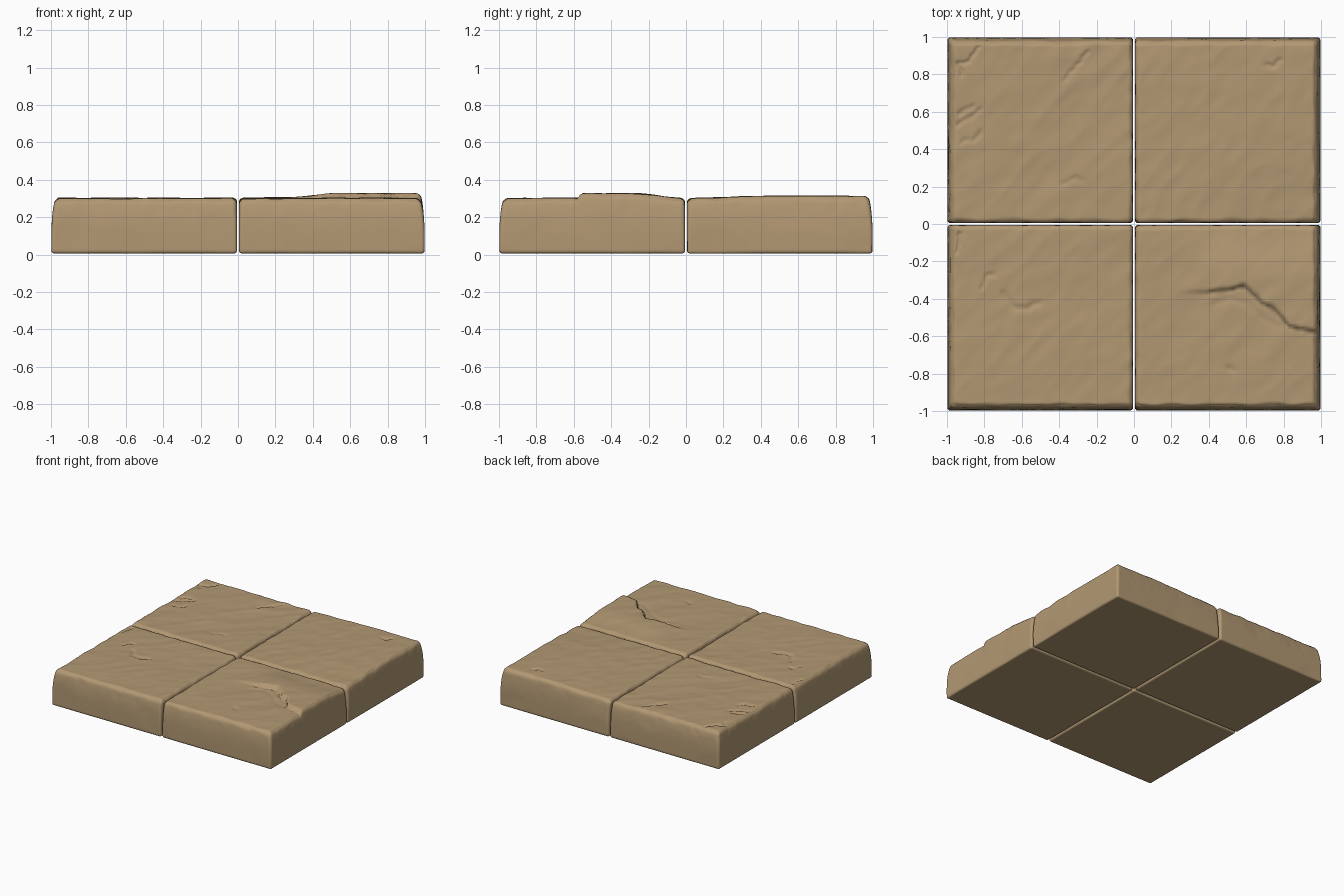
import bpy, bmesh, math
from mathutils import Vector, noise

if "Cube" in bpy.data.objects:
    bpy.data.objects.remove(bpy.data.objects["Cube"])

mat = bpy.data.materials.new("sandstone")
mat.diffuse_color = (0.445, 0.314, 0.171, 1)
mat.use_nodes = True
mat.node_tree.nodes["Principled BSDF"].inputs["Base Color"].default_value = mat.diffuse_color

N, NZ = 96, 22          # lattice cells across and up each slab
BOTTOM, TOP = 0.006, 0.300
INNER, OUTER = 0.005, 0.998

# Crack lines on the top: (half width, depth, points)
FAULT = [(0.41, -0.36), (0.50, -0.355), (0.59, -0.33), (0.68, -0.42),
         (0.75, -0.455), (0.83, -0.55), (0.98, -0.58)]
CRACKS = [
    (0.009, 0.012, FAULT),
    (0.012, 0.004, [(0.42, -0.43), (0.51, -0.40), (0.62, -0.43), (0.68, -0.50), (0.78, -0.55)]),
    (0.010, 0.009, [(-0.25, 0.92), (-0.30, 0.85), (-0.37, 0.77)]),
    (0.010, 0.010, [(-0.83, 0.95), (-0.88, 0.87), (-0.94, 0.86), (-0.92, 0.80)]),
    (0.008, 0.009, [(-0.95, 0.53), (-0.87, 0.57), (-0.82, 0.62)]),
    (0.008, 0.009, [(-0.94, 0.59), (-0.86, 0.63)]),
    (0.008, 0.009, [(-0.92, 0.44), (-0.85, 0.45), (-0.82, 0.50)]),
    (0.010, 0.009, [(-0.81, -0.34), (-0.79, -0.28), (-0.75, -0.27)]),
    (0.012, 0.009, [(-0.70, -0.37), (-0.64, -0.45), (-0.57, -0.45), (-0.50, -0.42)]),
    (0.010, 0.008, [(-0.95, -0.15), (-0.93, -0.05)]),
    (0.012, 0.009, [(0.71, 0.85), (0.75, 0.84), (0.78, 0.88)]),
    (0.014, 0.008, [(0.51, -0.77), (0.53, -0.78)]),
    (0.012, 0.006, [(-0.38, 0.21), (-0.31, 0.25), (-0.28, 0.23)]),
]


def smooth(t):
    t = max(0.0, min(1.0, t))
    return t * t * (3 - 2 * t)


def line_distance(x, y, pts):
    best = 9.0
    for (ax, ay), (bx, by) in zip(pts, pts[1:]):
        dx, dy = bx - ax, by - ay
        t = max(0, min(1, ((x - ax) * dx + (y - ay) * dy) / (dx * dx + dy * dy)))
        best = min(best, math.hypot(x - ax - t * dx, y - ay - t * dy))
    return best


def fault_y(x):
    for (ax, ay), (bx, by) in zip(FAULT, FAULT[1:]):
        if x <= bx:
            return ay + (by - ay) * max(0, (x - ax) / (bx - ax))
    return FAULT[-1][1]


def relief(x, y, seed):
    """Height of the worn top surface relative to TOP."""
    a, b = (x + y) * 0.7, (y - x) * 0.7
    h = 0.006 * noise.noise(Vector((x * 2, y * 2, seed)))
    h += 0.006 * (0.35 - abs(noise.noise(Vector((a * 3, b * 7, seed + 5)))))
    h += 0.0025 * noise.noise(Vector((a * 9, b * 16, seed + 9)))
    if x > 0 and y < 0:      # raised ledge behind the long crack
        h += 0.026 * smooth((x - 0.2) / 0.35) * smooth(-y / 0.3) * smooth((y - fault_y(x)) / 0.014 + 0.5)
    if x > 0 and y > 0:      # gentle rise of the rear right slab
        h += 0.012 * smooth(x / 0.7) * smooth(y / 0.4)
    for w, depth, pts in CRACKS:
        d = line_distance(x + 0.012 * noise.noise(Vector((x * 25, y * 25, 1))),
                          y + 0.012 * noise.noise(Vector((x * 25, y * 25, 8))), pts)
        if d < 3 * w:
            h -= depth * math.exp(-(d / w) ** 2)
    return h


def shape(i, j, k, sx, sy, seed):
    """Lattice point -> point on a rounded, chipped stone slab."""
    half = (OUTER - INNER) / 2
    spread = lambda t: half * math.sin(t * 1.2) / math.sin(1.2)
    hz = (TOP - BOTTOM) / 2
    p = Vector((spread(2 * i / N - 1), spread(2 * j / N - 1),
                hz * math.sin((2 * k / NZ - 1) * 1.2) / math.sin(1.2)))
    zt = (p.z + hz) / (2 * hz)
    cx, cy = sx * (INNER + half), sy * (INNER + half)
    # rounded edges, irregular along the upper rim
    chip = noise.noise(Vector(((p.x + cx) * 9, (p.y + cy) * 9, seed)))
    r = 0.016 + zt * zt * (0.014 + 0.014 * chip)
    lim = (half - r, half - r, hz - r)
    core = Vector([max(-l, min(l, c)) for c, l in zip(p, lim)])
    d = p - core
    n = d.normalized()
    q = core + n * r
    # outer walls lean in near the top
    for ax, s in ((0, sx), (1, sy)):
        t = max(0.0, q[ax] * s / half)
        q[ax] -= s * 0.022 * zt ** 4 * t ** 4
    # dents on the walls
    q.x += cx
    q.y += cy
    dent = max(0, noise.noise(Vector((q.x * 4, q.y * 4, q.z * 5 + seed)))) * 0.006
    dent += max(0, noise.noise(Vector((q.x * 18, q.y * 18, q.z * 18 + seed)))) * 0.006 * zt ** 3
    flat = math.hypot(n.x, n.y)
    q -= Vector((n.x, n.y, 0)) * dent * flat
    # worn top
    q.z += BOTTOM + hz
    q.z += relief(q.x, q.y, seed) * smooth((zt - 0.6) / 0.4)
    return q


def slab(name, sx, sy, seed):
    bm = bmesh.new()
    verts = {}

    def v(*key):
        if key not in verts:
            verts[key] = bm.verts.new(shape(*key, sx, sy, seed))
        return verts[key]

    # six lattice walls, one pair per axis
    size = (N, N, NZ)
    for ax in range(3):
        u, w = (ax + 1) % 3, (ax + 2) % 3
        for end in (0, size[ax]):
            for a in range(size[u]):
                for b in range(size[w]):
                    quad = []
                    for da, db in ((0, 0), (1, 0), (1, 1), (0, 1)):
                        key = [0, 0, 0]
                        key[ax], key[u], key[w] = end, a + da, b + db
                        quad.append(v(*key))
                    bm.faces.new(quad if end else quad[::-1])
    for f in bm.faces:
        f.smooth = True
    me = bpy.data.meshes.new(name)
    bm.to_mesh(me)
    bm.free()
    me.materials.append(mat)
    bpy.context.collection.objects.link(bpy.data.objects.new(name, me))


slab("slab_front_left", -1, -1, 3.1)
slab("slab_front_right", 1, -1, 17.4)
slab("slab_back_left", -1, 1, 31.7)
slab("slab_back_right", 1, 1, 48.2)
